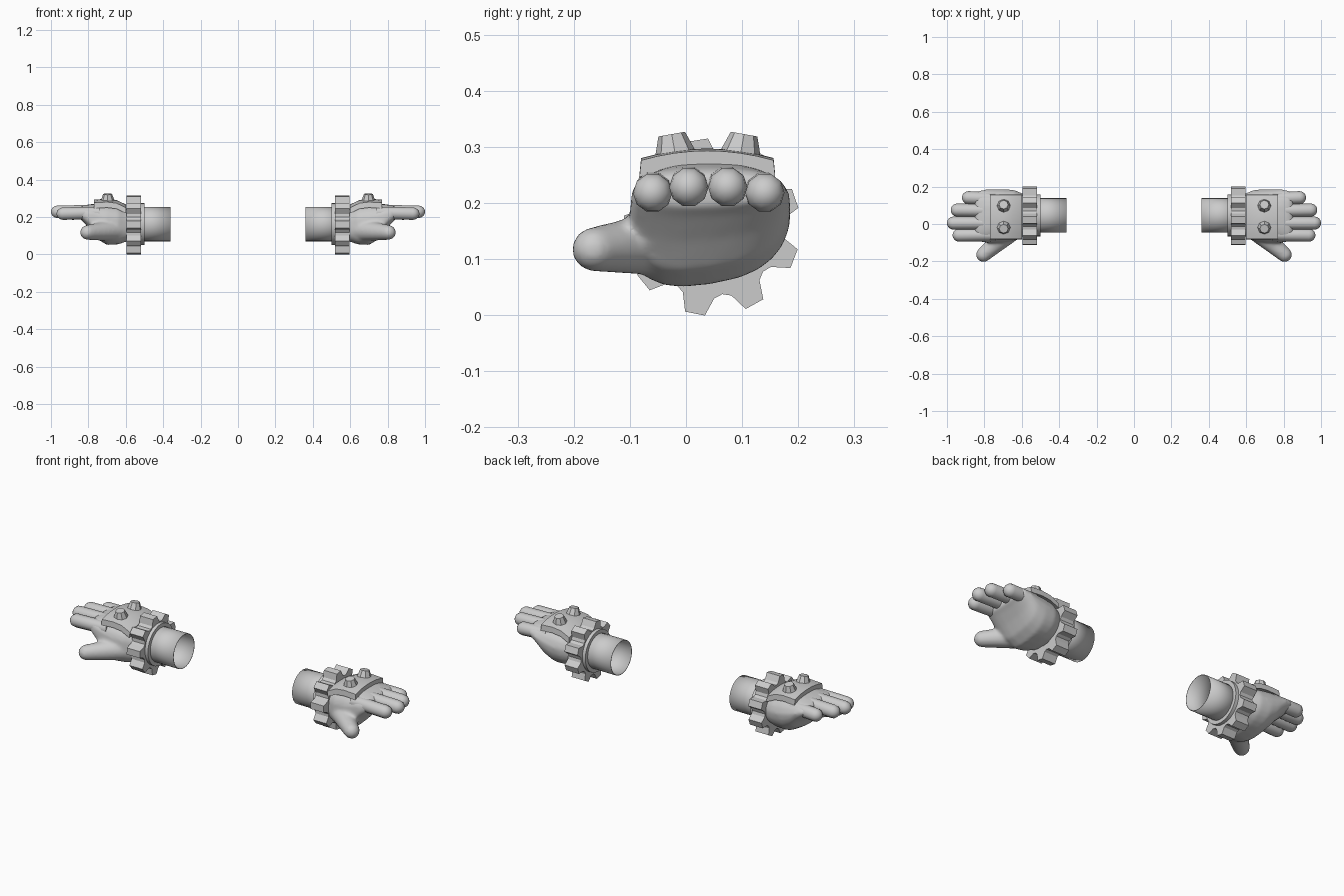
import bpy, bmesh
from math import sin, cos, pi, radians
from mathutils import Vector, Matrix

cube = bpy.data.objects.get("Cube")
if cube:
    bpy.data.objects.remove(cube, do_unlink=True)

GREY = (0.6, 0.6, 0.6, 1.0)
mat = bpy.data.materials.new("plain grey")
mat.use_nodes = True
mat.diffuse_color = GREY
mat.node_tree.nodes["Principled BSDF"].inputs["Base Color"].default_value = GREY

AXIS_Y, AXIS_Z = 0.046, 0.162   # centre line of the wrist


def loft(bm, rings, closed=False, caps=True):
    """Skin a list of equal rings; closed joins the last ring to the first."""
    loops = [[bm.verts.new(p) for p in ring] for ring in rings]
    pairs = list(zip(loops, loops[1:]))
    if closed:
        pairs.append((loops[-1], loops[0]))
    for a, b in pairs:
        for i in range(len(a)):
            j = (i + 1) % len(a)
            bm.faces.new((a[i], a[j], b[j], b[i]))
    if caps and not closed:
        bm.faces.new(loops[0][::-1])
        bm.faces.new(loops[-1])


def circle(x, y, z, r, n):
    return [Vector((x, y + r * cos(2 * pi * i / n), z + r * sin(2 * pi * i / n))) for i in range(n)]


def capsule(bm, start, end, r0, r1, n=12):
    """Tapered finger with a rounded tip reaching exactly to end."""
    start, end = Vector(start), Vector(end)
    axis = end - start
    body = axis.length - r1
    stations = [(0, r0), (body * 0.5, (r0 + r1) / 2)]
    stations += [(body + r1 * sin(t), r1 * cos(t)) for t in (0, 0.4, 0.8, 1.15, 1.42)]
    turn = Matrix.Translation(start) @ Vector((1, 0, 0)).rotation_difference(axis).to_matrix().to_4x4()
    loft(bm, [[turn @ p for p in circle(x, 0, 0, r, n)] for x, r in stations])


def finish(bm, name, angle=40, remesh=False):
    """Make the object, mirror it to the other hand and shade it."""
    bmesh.ops.recalc_face_normals(bm, faces=bm.faces)
    me = bpy.data.meshes.new(name)
    bm.to_mesh(me)
    bm.free()
    me.materials.append(mat)
    ob = bpy.data.objects.new(name, me)
    bpy.context.collection.objects.link(ob)
    bpy.ops.object.select_all(action='DESELECT')
    ob.select_set(True)
    bpy.context.view_layer.objects.active = ob
    bpy.ops.object.shade_smooth_by_angle(angle=radians(angle))
    if remesh:
        m = ob.modifiers.new("blend", 'REMESH')
        m.mode = 'VOXEL'
        m.voxel_size = 0.008
        m.use_smooth_shade = True
        s = ob.modifiers.new("soften", 'SMOOTH')
        s.factor = 0.5
        s.iterations = 8
    ob.modifiers.new("other_hand", 'MIRROR').use_mirror_merge = False
    return ob


# Palm with thumb: lofted sections (x, y low, y high, z low, z high)
bm = bmesh.new()
sections = [(0.55, -0.045, 0.135, 0.08, 0.24), (0.60, -0.07, 0.165, 0.07, 0.245),
            (0.64, -0.09, 0.182, 0.058, 0.262), (0.70, -0.1, 0.187, 0.055, 0.272),
            (0.75, -0.1, 0.187, 0.085, 0.272), (0.79, -0.1, 0.185, 0.135, 0.268),
            (0.83, -0.093, 0.178, 0.178, 0.262), (0.85, -0.075, 0.16, 0.195, 0.25)]
rings = []
for x, y0, y1, z0, z1 in sections:
    ring = []
    for i in range(24):
        c, s = cos(2 * pi * i / 24), sin(2 * pi * i / 24)
        dy = (y1 - y0) / 2 * abs(c) ** 0.75 * (1 if c > 0 else -1)
        dz = (z1 - z0) / 2 * abs(s) ** 0.85 * (1 if s > 0 else -1)
        lift = 0.15 * dy * (z1 - z0) / 0.2 if s < 0.1 else 0
        ring.append(Vector((x, (y0 + y1) / 2 + dy, (z0 + z1) / 2 + dz + lift)))
    rings.append(ring)
loft(bm, rings)
capsule(bm, (0.64, -0.02, 0.13), (0.835, -0.19, 0.115), 0.062, 0.040, 16)
finish(bm, "palm_and_thumb", remesh=True)

# Fingers
for name, y, z, tip in (("index", -0.06, 0.217, 0.97), ("middle", 0.005, 0.227, 1.0),
                        ("ring", 0.075, 0.227, 0.98), ("little", 0.142, 0.217, 0.92)):
    bm = bmesh.new()
    capsule(bm, (0.74, y * 0.95, z + 0.006), (tip, y, z), 0.034, 0.035, 10)
    finish(bm, name + "_finger", 60)

# Open wrist sleeve
bm = bmesh.new()
loft(bm, [circle(x, AXIS_Y, AXIS_Z, 0.092, 28) for x in (0.36, 0.56)], caps=False)
sleeve = finish(bm, "wrist_sleeve")
shell = sleeve.modifiers.new("shell", 'SOLIDIFY')
shell.thickness = 0.003
shell.offset = -1

# Collar between the sleeve and the toothed band
bm = bmesh.new()
loft(bm, [circle(x, AXIS_Y, AXIS_Z, r, 28)
          for x, r in ((0.50, 0.09), (0.50, 0.112), (0.53, 0.112), (0.53, 0.09))], closed=True)
finish(bm, "wrist_collar")

# Toothed band with nine flared teeth
bm = bmesh.new()
outer, inner = [], []
for k in range(9):
    for off, r in ((-20, 0.121), (-13, 0.127), (-6.5, 0.158), (6.5, 0.158), (13, 0.127)):
        a = radians(19 + 40 * k + off)
        outer.append((cos(a) * r, sin(a) * r))
        inner.append((cos(a) * 0.09, sin(a) * 0.09))
loft(bm, [[Vector((x, AXIS_Y + y, 0.157 + z)) for y, z in prof]
          for x, prof in ((0.518, inner), (0.518, outer), (0.597, outer), (0.597, inner))], closed=True)
finish(bm, "toothed_band", 30)

# Curved plate on the back of the hand
bm = bmesh.new()
rings = []
for x, drop in ((0.60, 0.03), (0.65, 0.006), (0.70, 0.0), (0.77, 0.004)):
    top, low = [], []
    for i in range(9):
        t = i / 4 - 1
        top.append(Vector((x, 0.038 + 0.118 * t, 0.297 - 0.017 * t * t - drop)))
        low.append(Vector((x, 0.038 + 0.121 * t, 0.272 - 0.022 * t * t - drop)))
    rings.append(top + low[::-1])
loft(bm, rings)
finish(bm, "hand_plate", 35)

# Two tapered studs on the plate, leaning outwards
bm = bmesh.new()
for y, lean in ((-0.022, 10), (0.1, -10)):
    place = Matrix.Translation((0.697, y, 0.303)) @ Matrix.Rotation(radians(lean), 4, 'X')
    bmesh.ops.create_cone(bm, cap_ends=True, segments=8, radius1=0.038, radius2=0.024,
                          depth=0.04, matrix=place)
finish(bm, "plate_studs", 30)
